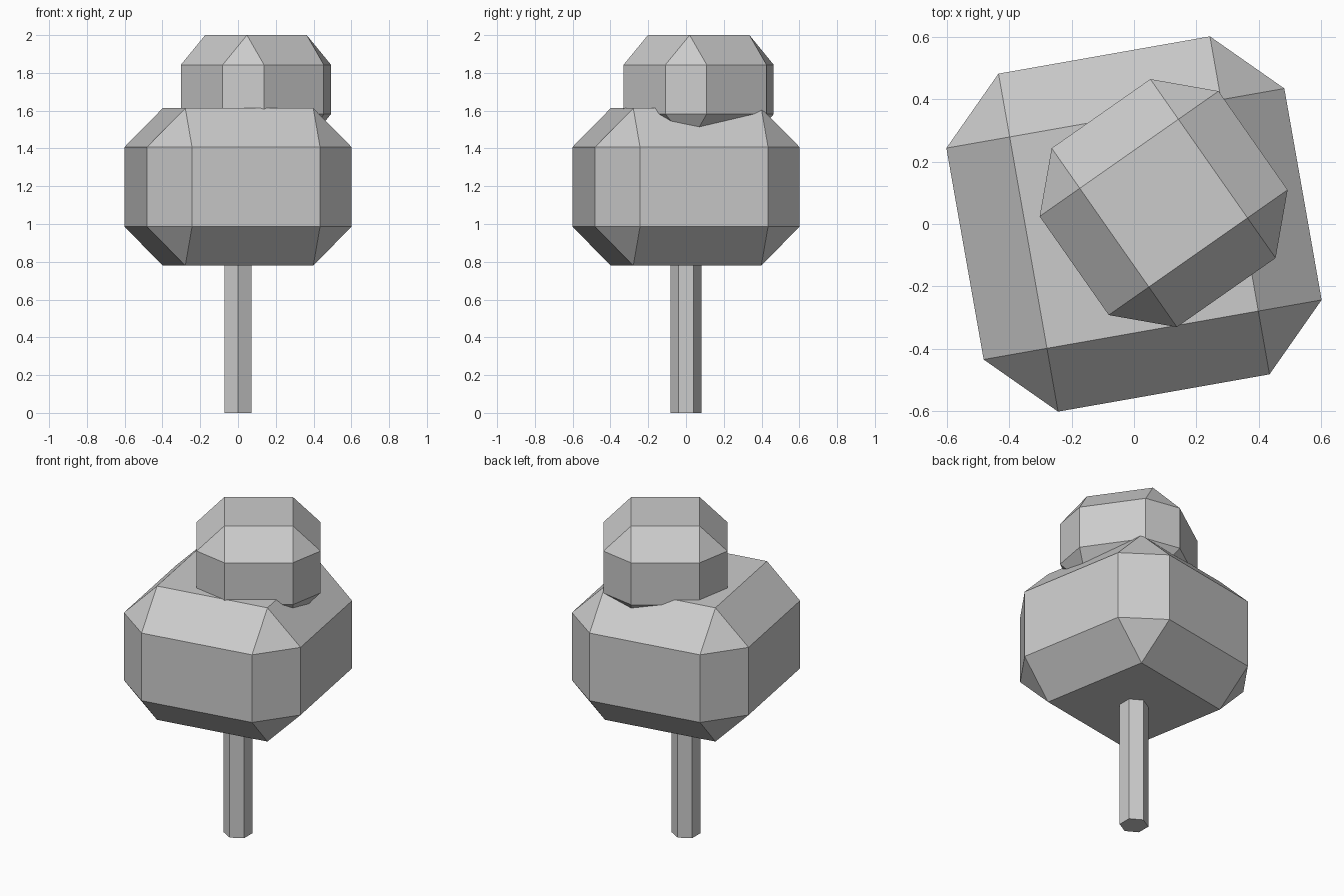
import bpy, bmesh, math
from mathutils import Matrix, Vector

if "Cube" in bpy.data.objects:
    bpy.data.objects.remove(bpy.data.objects["Cube"])

grey = bpy.data.materials.new("plain grey")
grey.diffuse_color = (0.6, 0.6, 0.6, 1)
grey.use_nodes = True
grey.node_tree.nodes["Principled BSDF"].inputs["Base Color"].default_value = grey.diffuse_color


def finish(name, bm):
    bmesh.ops.recalc_face_normals(bm, faces=bm.faces)
    mesh = bpy.data.meshes.new(name)
    bm.to_mesh(mesh)
    bm.free()
    mesh.materials.append(grey)
    obj = bpy.data.objects.new(name, mesh)
    bpy.context.collection.objects.link(obj)
    return obj


def chamfered_block(name, centre, half_width, z0, z1, chamfer, turn):
    """Box with every edge chamfered, turned about z."""
    bm = bmesh.new()
    bmesh.ops.create_cube(bm, size=2)
    bmesh.ops.scale(bm, vec=(half_width, half_width, (z1 - z0) / 2), verts=bm.verts)
    bmesh.ops.bevel(bm, geom=bm.edges[:], offset=chamfer, offset_type='OFFSET',
                    segments=1, profile=0.5, affect='EDGES')
    bm.transform(Matrix.Translation((*centre, (z0 + z1) / 2))
                 @ Matrix.Rotation(math.radians(turn), 4, 'Z'))
    return finish(name, bm)


# Hexagonal trunk with corners pointing front and back
bm = bmesh.new()
bmesh.ops.create_cone(bm, cap_ends=True, segments=6, radius1=0.082, radius2=0.082, depth=0.9)
first = max(bm.verts, key=lambda v: v.co.y).co
angle = math.pi / 2 - math.atan2(first.y, first.x)
bm.transform(Matrix.Translation((0, 0, 0.45)) @ Matrix.Rotation(angle, 4, 'Z'))
finish("trunk", bm)

# Large lower foliage and smaller offset upper foliage
chamfered_block("lower_foliage", (0, 0), 0.55, 0.78, 1.613, 0.206, 10)
chamfered_block("upper_foliage", (0.095, 0.067), 0.35, 1.425, 2.0, 0.157, 35)
